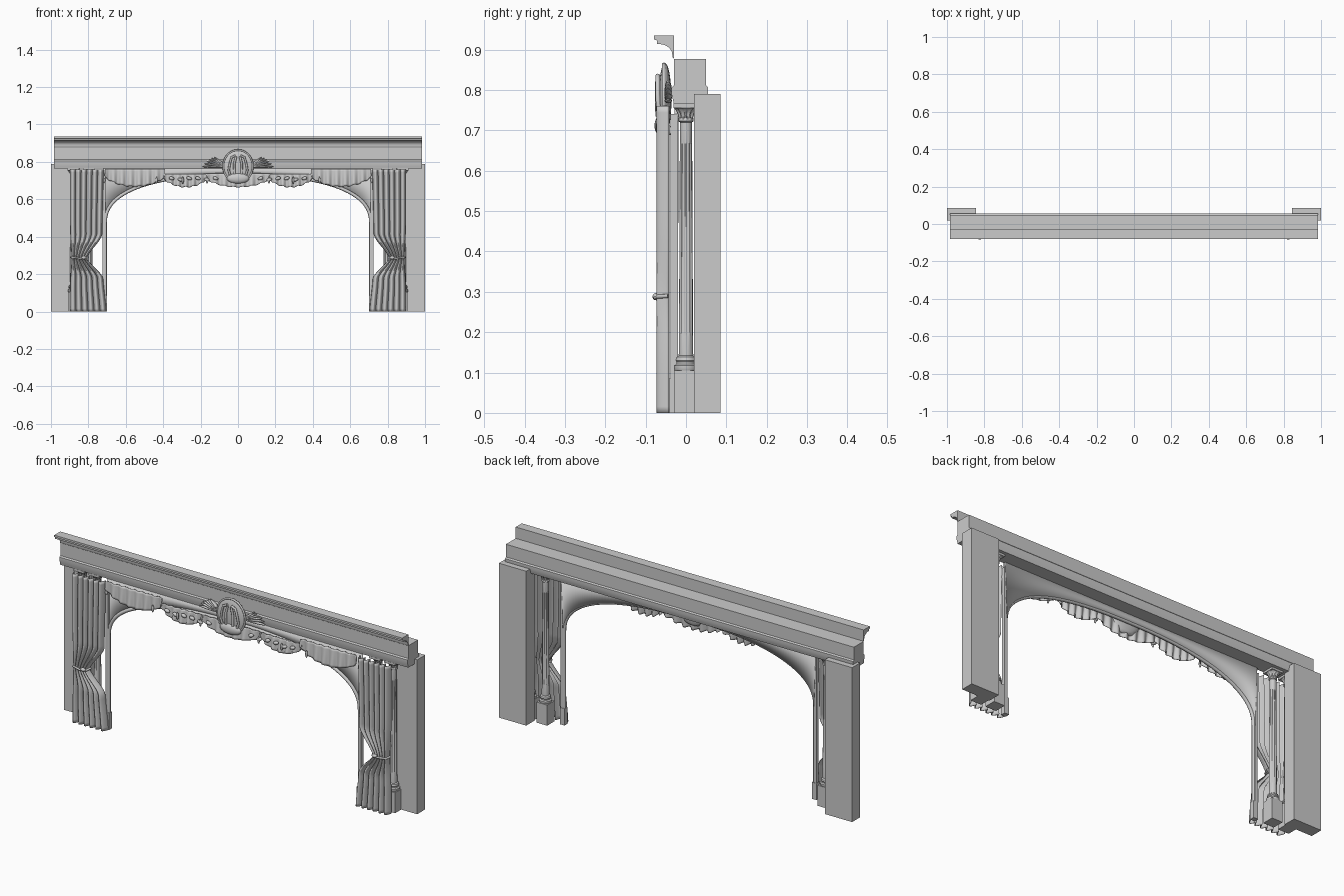
import bpy, bmesh, math
from math import sin, cos, pi

cube = bpy.data.objects.get("Cube")
if cube:
    bpy.data.objects.remove(cube, do_unlink=True)

grey = bpy.data.materials.new("plaster grey")
grey.use_nodes = True
grey.diffuse_color = (0.6, 0.6, 0.6, 1)
grey.node_tree.nodes["Principled BSDF"].inputs["Base Color"].default_value = (0.6, 0.6, 0.6, 1)


def finish(name, data, mirror=False, smooth=False, thick=0):
    """Link an object, mirror it across x if wanted, and shade it."""
    obj = bpy.data.objects.new(name, data)
    bpy.context.collection.objects.link(obj)
    data.materials.append(grey)
    if thick:
        mod = obj.modifiers.new("thickness", 'SOLIDIFY')
        mod.thickness, mod.offset = thick, 0
    if mirror:
        obj.modifiers.new("mirror", 'MIRROR').use_mirror_merge = False
    if smooth:
        bpy.ops.object.select_all(action='DESELECT')
        obj.select_set(True)
        bpy.context.view_layer.objects.active = obj
        bpy.ops.object.shade_smooth_by_angle(angle=math.radians(40))
    return obj


def from_bmesh(name, bm, **kw):
    bmesh.ops.recalc_face_normals(bm, faces=bm.faces)
    mesh = bpy.data.meshes.new(name)
    bm.to_mesh(mesh)
    bm.free()
    return finish(name, mesh, **kw)


def box(name, x0, x1, y0, y1, z0, z1, mirror=True):
    bm = bmesh.new()
    bmesh.ops.create_cube(bm, size=1)
    for v in bm.verts:
        v.co = ((x0 + x1) / 2 + v.co.x * (x1 - x0),
                (y0 + y1) / 2 + v.co.y * (y1 - y0),
                (z0 + z1) / 2 + v.co.z * (z1 - z0))
    return from_bmesh(name, bm, mirror=mirror)


def moulding(name, half, profile):
    """Extrude a (y, z) profile along x."""
    bm = bmesh.new()
    face = bm.faces.new([bm.verts.new((-half, y, z)) for y, z in profile])
    new = bmesh.ops.extrude_face_region(bm, geom=[face])["geom"]
    verts = [g for g in new if isinstance(g, bmesh.types.BMVert)]
    bmesh.ops.translate(bm, verts=verts, vec=(2 * half, 0, 0))
    return from_bmesh(name, bm, smooth=True)


def sheet(name, nu, nv, f, **kw):
    """Grid surface from f(u, v), both running 0 to 1."""
    bm = bmesh.new()
    g = [[bm.verts.new(f(i / nu, j / nv)) for j in range(nv + 1)] for i in range(nu + 1)]
    for i in range(nu):
        for j in range(nv):
            bm.faces.new((g[i][j], g[i + 1][j], g[i + 1][j + 1], g[i][j + 1]))
    return from_bmesh(name, bm, smooth=True, **kw)


def lathe(name, cx, rings, sides=40):
    """Stack of rings (radius, z, flute depth) round a vertical axis."""
    bm = bmesh.new()
    rows = []
    for r, z, d in rings:
        rows.append([bm.verts.new((cx + (r - d * (i % 4 in (1, 2))) * cos(2 * pi * i / sides),
                                   (r - d * (i % 4 in (1, 2))) * sin(2 * pi * i / sides), z))
                     for i in range(sides)])
    for a, b in zip(rows, rows[1:]):
        for i in range(sides):
            k = (i + 1) % sides
            bm.faces.new((a[i], a[k], b[k], b[i]))
    bm.faces.new(rows[0])
    bm.faces.new(rows[-1])
    return from_bmesh(name, bm, mirror=True, smooth=True)


def blob(name, loc, size, tilt=0, mirror=True):
    bm = bmesh.new()
    bmesh.ops.create_uvsphere(bm, u_segments=20, v_segments=12, radius=1)
    for v in bm.verts:
        x, y, z = (a * b for a, b in zip(v.co, size))
        v.co = (loc[0] + x * cos(tilt) - z * sin(tilt), loc[1] + y,
                loc[2] + x * sin(tilt) + z * cos(tilt))
    return from_bmesh(name, bm, mirror=mirror, smooth=True)


def tube(name, points, radius, mirror=True):
    curve = bpy.data.curves.new(name, 'CURVE')
    curve.dimensions = '3D'
    curve.bevel_depth, curve.bevel_resolution, curve.use_fill_caps = radius, 2, True
    spline = curve.splines.new('POLY')
    spline.points.add(len(points) - 1)
    for p, co in zip(spline.points, points):
        p.co = (*co, 1)
    spline.use_smooth = True
    return finish(name, curve, mirror=mirror)


# Side walls, beam and cornice
box("side_wall", 0.845, 1.0, 0.02, 0.085, 0, 0.79)
moulding("beam", 0.985, [(-0.03, 0.877), (-0.03, 0.812), (-0.036, 0.806), (-0.036, 0.79), (-0.032, 0.775),
                         (-0.03, 0.765), (0.048, 0.765), (0.051, 0.775), (0.055, 0.79), (0.055, 0.806),
                         (0.049, 0.812), (0.049, 0.877)])
cove = [(-0.034 - 0.034 * (1 - cos(t * pi / 12)), 0.888 + 0.026 * sin(t * pi / 12)) for t in range(7)]
moulding("cornice", 0.985, [(-0.03, 0.935), (-0.03, 0.877), (-0.034, 0.882)] + cove
         + [(-0.072, 0.914), (-0.072, 0.923), (-0.079, 0.925), (-0.079, 0.935)])

# Paired fluted columns on plinths
for place, cx in (("outer", 0.88), ("inner", 0.795)):
    box(place + "_plinth", cx - 0.03, cx + 0.03, -0.03, 0.03, 0, 0.105)
    lathe(place + "_column", cx, [
        (0.028, 0.105, 0), (0.03, 0.11, 0), (0.03, 0.117, 0), (0.024, 0.121, 0), (0.023, 0.126, 0),
        (0.026, 0.13, 0), (0.024, 0.138, 0), (0.018, 0.142, 0), (0.0175, 0.19, 0), (0.0175, 0.2, 0.003),
        (0.0155, 0.665, 0.003), (0.015, 0.672, 0), (0.015, 0.72, 0), (0.019, 0.723, 0), (0.019, 0.728, 0),
        (0.018, 0.731, 0.003), (0.021, 0.742, 0.004), (0.027, 0.752, 0.004), (0.03, 0.755, 0)])
    box(place + "_abacus", cx - 0.031, cx + 0.031, -0.031, 0.031, 0.755, 0.766)


# Arch: rounded opening with a rib, posts and the panel above it
def arch(t):
    """Point on the arch, t from 0 (right) to 1 (left)."""
    a = pi * t
    c, s, e = cos(a), sin(a), 2 / 2.4
    return (0.71 * math.copysign(abs(c) ** e, c), 0.47 + 0.262 * max(s, 0) ** e)


def panel_point(u, v):
    x, z = arch(u)
    widen = 0.012 * max(0, 1 - (z - 0.47) / 0.1)
    return (x + math.copysign(widen * v, x), -0.024, z + (0.767 - z) * v)


sheet("arch_panel", 96, 1, panel_point, thick=0.01)
rib = [(x, -0.03, z) for x, z in (arch(i / 64) for i in range(65))]
tube("arch_rib", [(0.71, -0.03, 0)] + rib + [(-0.71, -0.03, 0)], 0.009, mirror=False)
box("arch_post", 0.708, 0.724, -0.038, -0.02, 0, 0.74)
box("post_foot", 0.7, 0.726, -0.042, -0.018, 0, 0.085)

# Gathered curtains
EDGE = [(0, 0.705), (0.18, 0.722), (0.285, 0.81), (0.41, 0.727), (0.76, 0.72)]


def inner_edge(z):
    for (z0, x0), (z1, x1) in zip(EDGE, EDGE[1:]):
        if z <= z1:
            t = (z - z0) / (z1 - z0)
            return x0 + (x1 - x0) * (0.5 * t + 0.5 * t * t * (3 - 2 * t))
    return EDGE[-1][1]


def curtain_point(u, v):
    z = 0.76 * v
    outer = 0.897 - 0.008 * math.exp(-((z - 0.285) / 0.1) ** 2)
    wave = abs(sin(pi * 6 * u))
    return (outer + (inner_edge(z) - outer) * u, -0.042 - 0.029 * wave ** 0.8, z)


sheet("curtain", 96, 48, curtain_point, mirror=True, thick=0.003)
tube("curtain_tie", [(0.892, -0.045, 0.29), (0.885, -0.07, 0.288), (0.845, -0.076, 0.284),
                     (0.81, -0.07, 0.286), (0.802, -0.045, 0.29)], 0.005)
blob("tie_knob", (0.825, -0.074, 0.288), (0.013, 0.009, 0.009))


# Scalloped valance with hanging folds
def swag(name, x0, x1, top, end, low, folds, mirror=True):
    def point(u, v):
        bottom = end - (end - low) * (4 * u * (1 - u)) ** 0.8
        wave = cos(2 * pi * folds * u)
        y = -0.052 - 0.008 * sin(pi * u) * v - 0.008 * wave * (0.4 + 0.6 * v)
        return (x0 + (x1 - x0) * u, y, top + (bottom - top) * v + 0.003 * wave * v)
    sheet(name, 80, 8, point, mirror=mirror, thick=0.003)


swag("outer_swag", 0.39, 0.712, 0.762, 0.722, 0.668, 7)
swag("middle_swag", 0.16, 0.4, 0.735, 0.715, 0.665, 6)
swag("centre_swag", -0.17, 0.17, 0.737, 0.71, 0.665, 7, mirror=False)

# Garland beads and tassels
for i in range(6):
    blob("garland_bead", (0.12 + 0.047 * i, -0.066, 0.712 - 0.007 * (i % 3 == 1)), (0.015, 0.009, 0.009), 0.3)
for x in (0.165, 0.295, 0.435):
    blob("tassel", (x, -0.068, 0.702), (0.006, 0.006, 0.019))
blob("post_rosette", (0.716, -0.041, 0.7), (0.007, 0.006, 0.012))

# Central cartouche with a raised lyre and leaf sprays
blob("cartouche", (0, -0.052, 0.777), (0.082, 0.016, 0.09), mirror=False)
tube("cartouche_rim", [(0.079 * sin(2 * pi * i / 40), -0.055, 0.777 + 0.086 * cos(2 * pi * i / 40))
                       for i in range(41)], 0.005, mirror=False)
tube("lyre_arm", [(0.012, -0.07, 0.835), (0.034, -0.07, 0.825), (0.044, -0.07, 0.79),
                  (0.05, -0.068, 0.755), (0.042, -0.067, 0.73)], 0.006)
tube("lyre_string", [(0.01, -0.07, 0.83), (0.02, -0.071, 0.79), (0.019, -0.07, 0.735)], 0.006)
blob("lyre_base", (0, -0.06, 0.712), (0.06, 0.018, 0.028), mirror=False)
for i in range(6):
    angle = 0.02 + 0.13 * i
    reach = 0.13 - 0.009 * i
    blob("leaf", (0.06 + reach / 2 * cos(angle), -0.044, 0.772 + reach / 2 * sin(angle)),
         (reach / 2, 0.009, 0.006), angle)
